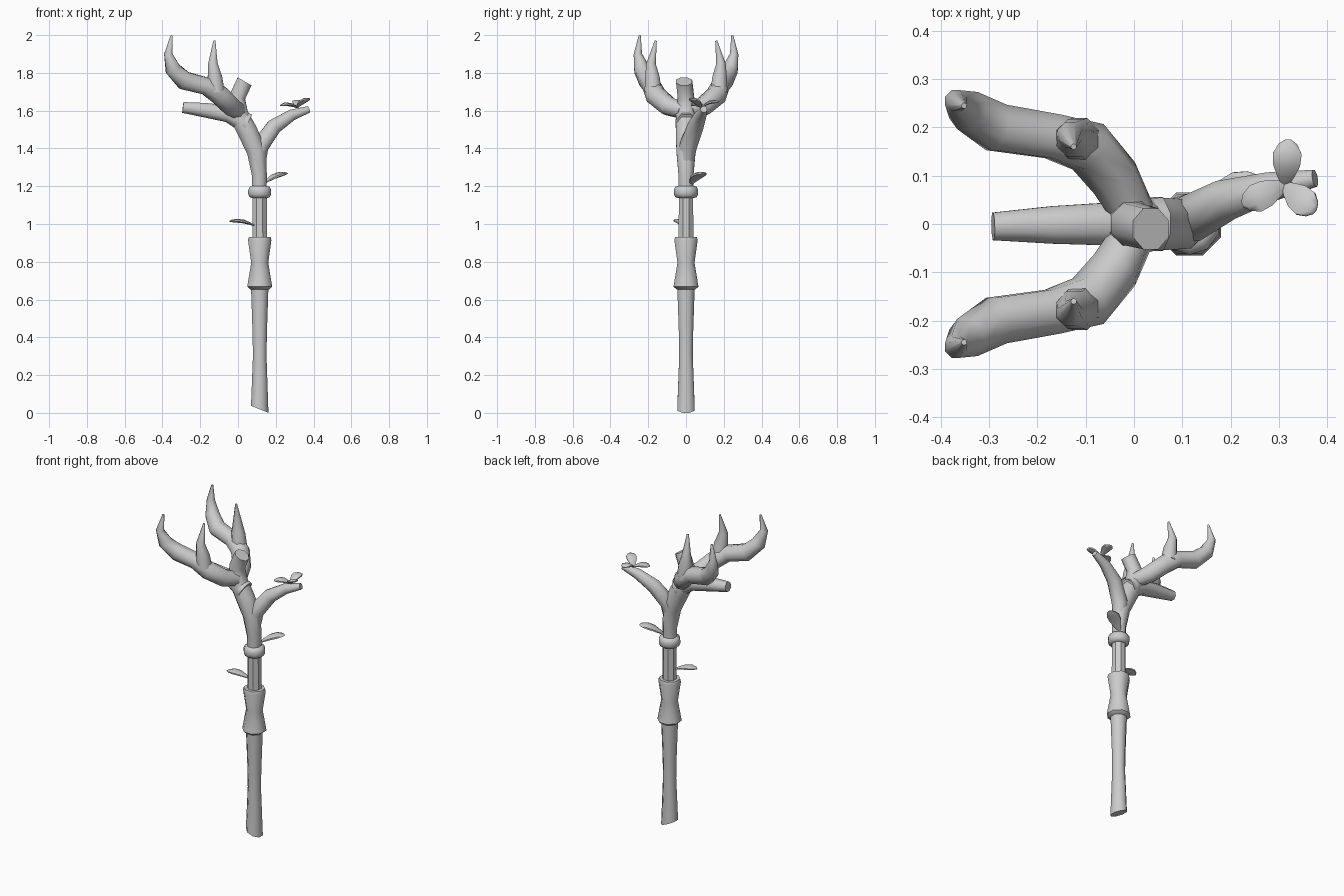
import bpy, bmesh, math
from mathutils import Vector

if "Cube" in bpy.data.objects:
    bpy.data.objects.remove(bpy.data.objects["Cube"])


def tube(name, pts, radii, sides=8, ref=(0, 1, 0), flat=1.0, angle=35, end_dir=None):
    """Loft a ring of the given radius along each path point; flat squashes the section."""
    pts = [Vector(p) for p in pts]
    ref = Vector(ref)
    bm = bmesh.new()
    rings = []
    for i, p in enumerate(pts):
        t0 = (p - pts[i - 1]).normalized() if i else Vector()
        t1 = (pts[i + 1] - p).normalized() if i < len(pts) - 1 else Vector()
        t = (t0 + t1).normalized()
        if end_dir and i == len(pts) - 1:
            t = Vector(end_dir).normalized()
        a = t.cross(ref).normalized()
        b = a.cross(t)
        ring = []
        for k in range(sides):
            w = 2 * math.pi * (k + 0.5) / sides
            ring.append(bm.verts.new(p + radii[i] * (a * math.cos(w) + b * math.sin(w) * flat)))
        rings.append(ring)
    for r0, r1 in zip(rings, rings[1:]):
        for k in range(sides):
            j = (k + 1) % sides
            bm.faces.new((r0[k], r0[j], r1[j], r1[k]))
    bm.faces.new(rings[0][::-1])
    bm.faces.new(rings[-1])
    bmesh.ops.recalc_face_normals(bm, faces=bm.faces)
    me = bpy.data.meshes.new(name)
    bm.to_mesh(me)
    bm.free()
    ob = bpy.data.objects.new(name, me)
    bpy.context.collection.objects.link(ob)
    bpy.ops.object.select_all(action='DESELECT')
    ob.select_set(True)
    bpy.context.view_layer.objects.active = ob
    bpy.ops.object.shade_smooth_by_angle(angle=math.radians(angle))
    return ob


def turned(name, profile, sides=8, angle=50):
    """Upright part on the shaft axis from (radius, z) pairs."""
    return tube(name, [(0.115, 0, z) for r, z in profile], [r for r, z in profile],
                sides, angle=angle)


def leaf(name, base, tip, width, arch=0.015):
    """Flattened, slightly arched leaf."""
    base, tip = Vector(base), Vector(tip)
    steps = [(0, .22), (.2, .6), (.45, .95), (.7, 1), (.9, .65), (1, .2)]
    pts = [base.lerp(tip, t) + Vector((0, 0, arch * math.sin(math.pi * t))) for t, _ in steps]
    tube(name, pts, [width * w for _, w in steps], 8, (0, 0, 1), 0.32, 60)


# lower shaft with slanted cut at the foot
shaft = turned("lower_shaft", [(0.05, 0.02), (0.039, 0.30), (0.041, 0.42), (0.05, 0.67)])
for v in shaft.data.vertices:
    if v.co.z < 0.1:
        v.co.z = 0.019 - (v.co.x - 0.115) * 0.4

# grip, upper shaft and collar
turned("grip", [(0.052, 0.652), (0.071, 0.668), (0.069, 0.682), (0.049, 0.795),
                (0.067, 0.915), (0.062, 0.932), (0.04, 0.932)])
turned("upper_shaft", [(0.042, 0.92), (0.041, 1.20)], angle=20)
turned("collar", [(0.04, 1.137), (0.056, 1.142), (0.064, 1.158), (0.064, 1.18),
                  (0.056, 1.197), (0.04, 1.202)], 10)

# trunk leaning into the cut stub
tube("trunk", [(0.113, 0, 1.18), (0.113, 0, 1.26), (0.098, 0, 1.385), (0.05, 0, 1.49),
               (0.0, 0, 1.585), (-0.005, 0, 1.67), (0.035, -0.01, 1.755)],
     [0.042, 0.043, 0.055, 0.058, 0.057, 0.047, 0.046], angle=50, end_dir=(0.5, 0, 0.86))

# side branches
tube("left_branch", [(0.05, 0, 1.53), (-0.05, 0, 1.582), (-0.17, -0.002, 1.602), (-0.292, -0.005, 1.617)],
     [0.06, 0.048, 0.042, 0.031], angle=50)
tube("right_branch", [(0.108, 0, 1.30), (0.115, 0.01, 1.41), (0.19, 0.05, 1.515),
                      (0.285, 0.078, 1.577), (0.375, 0.095, 1.607)],
     [0.038, 0.05, 0.044, 0.032, 0.019], angle=50)

# mirrored antlers, each with one extra tine
for side, s in (("back", 1), ("front", -1)):
    tube(side + "_antler",
         [(0.0, 0.02 * s, 1.60), (-0.04, 0.095 * s, 1.625), (-0.095, 0.16 * s, 1.68),
          (-0.17, 0.182 * s, 1.73), (-0.285, 0.2 * s, 1.76), (-0.345, 0.235 * s, 1.82),
          (-0.369, 0.255 * s, 1.90), (-0.352, 0.245 * s, 1.998)],
         [0.045, 0.054, 0.057, 0.05, 0.053, 0.044, 0.024, 0.006], angle=50)
    tube(side + "_tine",
         [(-0.115, 0.175 * s, 1.70), (-0.122, 0.178 * s, 1.775), (-0.133, 0.185 * s, 1.85),
          (-0.125, 0.16 * s, 1.97)],
         [0.048, 0.042, 0.027, 0.006], angle=50)

# leaves on the shaft and the sprig at the branch end
leaf("lower_leaf", (0.09, -0.015, 0.99), (-0.045, -0.045, 1.015), 0.034, 0.012)
leaf("upper_leaf", (0.13, 0.025, 1.21), (0.26, 0.095, 1.268), 0.04, 0.015)
leaf("sprig_leaf_a", (0.313, 0.08, 1.615), (0.32, 0.175, 1.645), 0.032)
leaf("sprig_leaf_b", (0.31, 0.082, 1.615), (0.375, 0.025, 1.665), 0.032, 0.008)
leaf("sprig_leaf_c", (0.315, 0.083, 1.615), (0.225, 0.04, 1.627), 0.032, 0.012)
